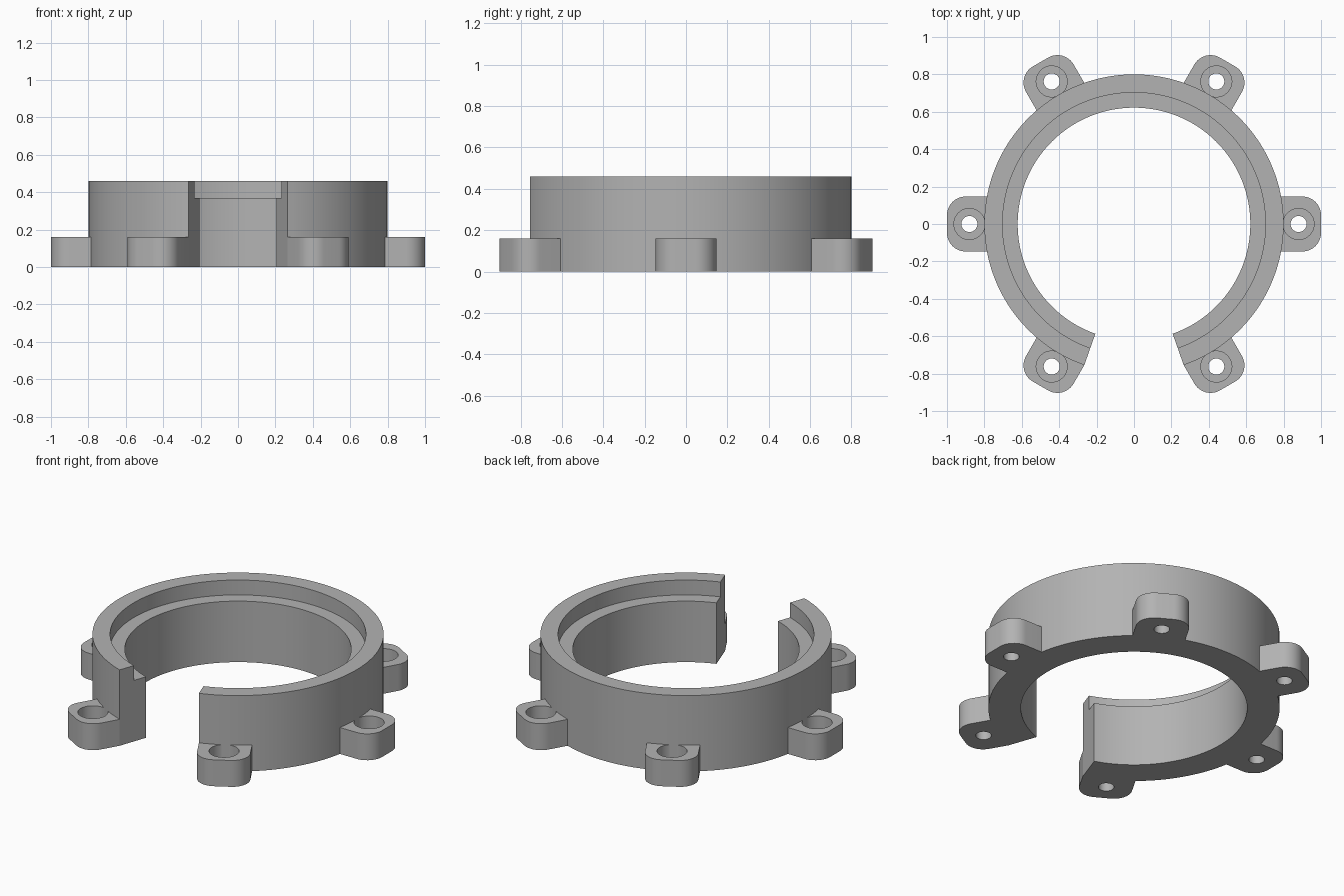
import bpy, bmesh, math
from mathutils import Vector

cube = bpy.data.objects.get("Cube")
if cube:
    bpy.data.objects.remove(cube, do_unlink=True)

grey = bpy.data.materials.new("plain grey")
grey.use_nodes = True
COLOUR = (0.45, 0.45, 0.45, 1)
grey.diffuse_color = COLOUR
grey.node_tree.nodes["Principled BSDF"].inputs["Base Color"].default_value = COLOUR


def make_object(name, bm):
    bmesh.ops.recalc_face_normals(bm, faces=bm.faces)
    mesh = bpy.data.meshes.new(name)
    bm.to_mesh(mesh)
    bm.free()
    mesh.materials.append(grey)
    obj = bpy.data.objects.new(name, mesh)
    bpy.context.collection.objects.link(obj)
    return obj


def lathe(name, profile, start, sweep, steps):
    """Revolve a closed (radius, height) profile; cap the ends of a partial sweep."""
    bm = bmesh.new()
    full = sweep >= 360
    rings = []
    for i in range(steps if full else steps + 1):
        a = math.radians(start + sweep * i / steps)
        rings.append([bm.verts.new((r * math.cos(a), r * math.sin(a), z)) for r, z in profile])
    n = len(profile)
    for i in range(steps):
        a, b = rings[i], rings[(i + 1) % len(rings)]
        for j in range(n):
            k = (j + 1) % n
            bm.faces.new((a[j], a[k], b[k], b[j]))
    if not full:
        bm.faces.new(rings[0])
        bm.faces.new(rings[-1])
    else:
        bmesh.ops.remove_doubles(bm, verts=bm.verts, dist=1e-5)
    return make_object(name, bm)


def smooth(obj):
    bpy.ops.object.select_all(action="DESELECT")
    obj.select_set(True)
    bpy.context.view_layer.objects.active = obj
    bpy.ops.object.shade_smooth_by_angle(angle=math.radians(30))


# Split ring with a stepped inner ledge, open at the front
INNER, LEDGE, OUTER = 0.622, 0.703, 0.8
HEIGHT, LEDGE_Z, HALF_GAP = 0.46, 0.37, 19.4
ring = lathe("split_ring",
             [(INNER, 0), (OUTER, 0), (OUTER, HEIGHT), (LEDGE, HEIGHT),
              (LEDGE, LEDGE_Z), (INNER, LEDGE_Z)],
             HALF_GAP - 90, 360 - 2 * HALF_GAP, 144)
smooth(ring)

# Mounting lug outline: rounded outer corners, inner edge following the ring
HALF_W, TIP, CORNER, LUG_H, BOLT_R = 0.147, 1.0, 0.1, 0.16, 0.88
outline = []
for side, first in ((-1, -90), (1, 0)):
    for i in range(13):
        a = math.radians(first + 90 * i / 12)
        outline.append((TIP - CORNER + CORNER * math.cos(a),
                        side * (HALF_W - CORNER) + CORNER * math.sin(a)))
seat = OUTER - 0.002
spread = math.asin(HALF_W / seat)
for i in range(13):
    a = spread * (1 - i / 6)
    outline.append((seat * math.cos(a), seat * math.sin(a)))

bm = bmesh.new()
base = bm.faces.new([bm.verts.new((x, y, 0)) for x, y in outline])
top = bmesh.ops.extrude_face_region(bm, geom=[base], use_keep_orig=True)
bmesh.ops.translate(bm, vec=Vector((0, 0, LUG_H)),
                    verts=[v for v in top["geom"] if isinstance(v, bmesh.types.BMVert)])
lug = make_object("mounting_lug_1", bm)

# Counterbored bolt hole
cutter = lathe("bolt_hole_cutter",
               [(0, -0.1), (0.043, -0.1), (0.043, 0.06), (0.083, 0.06), (0.083, 0.3), (0, 0.3)],
               0, 360, 40)
cutter.location.x = BOLT_R
cutter.hide_render = True
cut = lug.modifiers.new("bolt_hole", "BOOLEAN")
cut.operation = "DIFFERENCE"
cut.solver = "EXACT"
cut.object = cutter
bpy.context.view_layer.objects.active = lug
bpy.ops.object.modifier_apply(modifier=cut.name)
bpy.data.objects.remove(cutter, do_unlink=True)
smooth(lug)

# Six lugs evenly spaced around the ring
for i in range(1, 6):
    copy = lug.copy()
    copy.name = f"mounting_lug_{i + 1}"
    copy.rotation_euler.z = math.radians(60 * i)
    bpy.context.collection.objects.link(copy)
